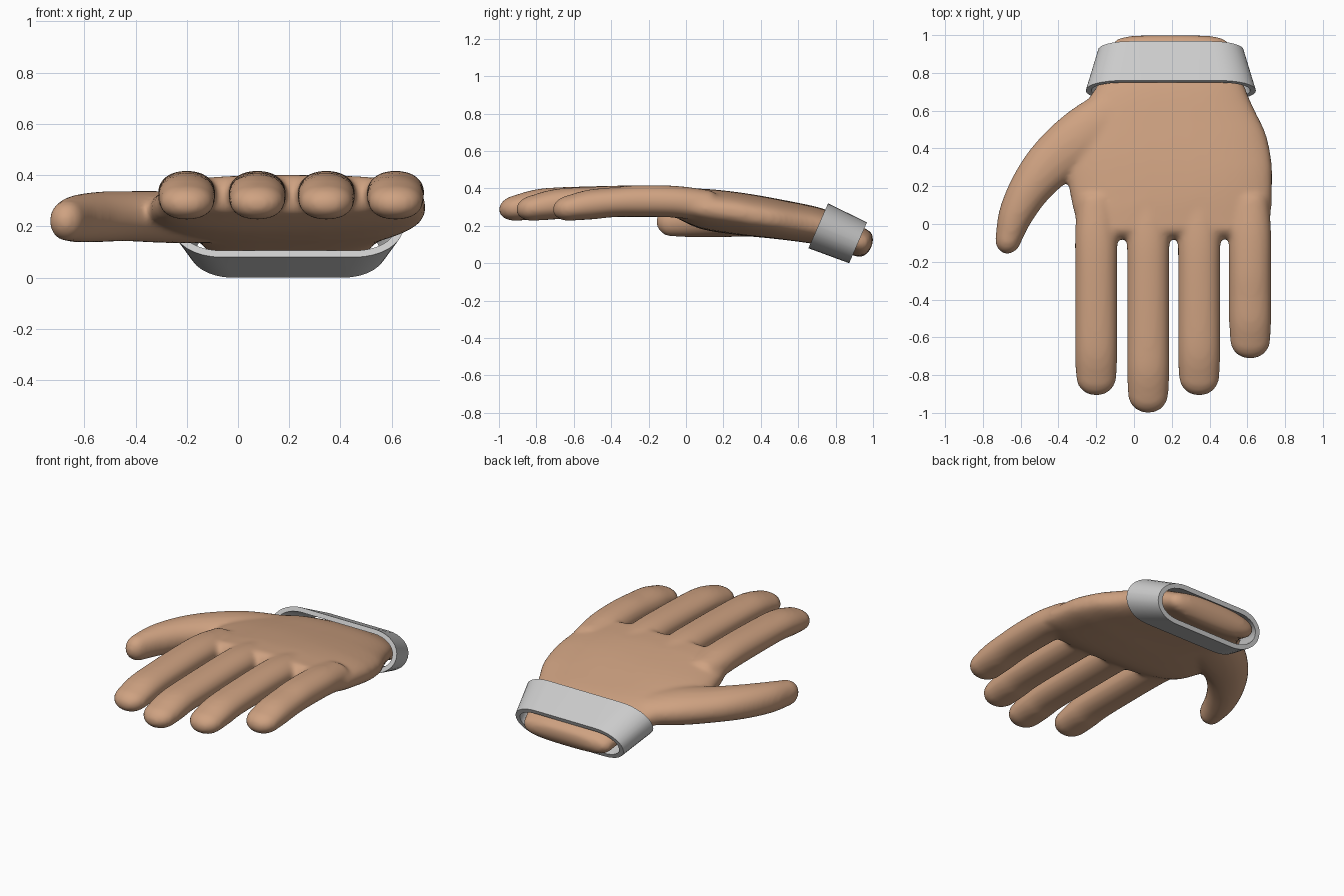
import bpy, bmesh, math
from mathutils import Vector

if "Cube" in bpy.data.objects:
    bpy.data.objects.remove(bpy.data.objects["Cube"])

N = 40


def lerp4(p, t):
    # Catmull-Rom blend of four section tuples
    return [0.5 * (2 * b + (c - a) * t + (2 * a - 5 * b + 4 * c - d) * t * t
                   + (3 * b - a - 3 * c + d) * t ** 3) for a, b, c, d in zip(*p)]


def sgnpow(v, e):
    return math.copysign(abs(v) ** e, v)


def tube(bm, keys, caps, power=2.0, steps=6):
    """Loft sections (x, y, z, half width, half height) with rounded end caps."""
    k = [keys[0]] + keys + [keys[-1]]
    secs = [lerp4(k[i:i + 4], s / steps) for i in range(len(keys) - 1) for s in range(steps)]
    secs.append(list(keys[-1]))
    pts = [Vector(s[:3]) for s in secs]
    frames = []
    for i, s in enumerate(secs):
        t = (pts[min(i + 1, len(pts) - 1)] - pts[max(i - 1, 0)]).normalized()
        frames.append((pts[i], t, s[3], s[4]))

    def cap(frame, length):
        c, t, w, h = frame
        angs = [math.pi / 2 * j / 8 for j in range(1, 8)] + [math.pi / 2 * 0.97]
        return [(c + t * length * math.sin(a), t, w - (1 - math.cos(a)) * min(w, h * 1.6),
                 h * math.cos(a)) for a in angs]

    frames = cap(frames[0], -caps[0])[::-1] + frames + cap(frames[-1], caps[1])
    rings = []
    for c, t, w, h in frames:
        side = t.cross(Vector((0, 0, 1))).normalized()
        up = side.cross(t)
        ring = []
        for j in range(N):
            a = 2 * math.pi * j / N
            ring.append(bm.verts.new(c + side * w * sgnpow(math.cos(a), 2 / power)
                                     + up * h * sgnpow(math.sin(a), 2 / power)))
        rings.append(ring)
    for r0, r1 in zip(rings, rings[1:]):
        for j in range(N):
            bm.faces.new((r0[j], r0[(j + 1) % N], r1[(j + 1) % N], r1[j]))
    bm.faces.new(rings[0][::-1])
    bm.faces.new(rings[-1])


def make_object(name, bm):
    bmesh.ops.recalc_face_normals(bm, faces=bm.faces[:])
    me = bpy.data.meshes.new(name)
    bm.to_mesh(me)
    bm.free()
    ob = bpy.data.objects.new(name, me)
    bpy.context.collection.objects.link(ob)
    bpy.ops.object.select_all(action='DESELECT')
    bpy.context.view_layer.objects.active = ob
    ob.select_set(True)
    return ob


bm = bmesh.new()
# palm and wrist
tube(bm, [(.207, -.03, .322, .505, .082), (.205, .1, .29, .526, .108), (.19, .3, .262, .54, .113),
          (.188, .5, .234, .505, .106), (.195, .7, .199, .405, .098),
          (.195, .83, .155, .345, .086), (.195, .945, .105, .31, .077)], (.05, .05), 2.6)
# four fingers
for x, tip in ((-.2, -.91), (.075, -1.002), (.345, -.91), (.615, -.715)):
    tube(bm, [(x, .12, .305, .10, .085), (x, -.05, .328, .112, .085), (x, -.25, .332, .112, .085),
              (x, tip + .33, .326, .112, .08), (x, tip + .2, .313, .112, .08),
              (x, tip + .1, .296, .107, .069)], (.05, .1), 2.15)
# thumb
tube(bm, [(-.05, .58, .22, .17, .085), (-.26, .46, .235, .16, .1), (-.43, .33, .24, .135, .098),
          (-.545, .195, .237, .112, .098), (-.625, .05, .23, .092, .092),
          (-.664, -.075, .222, .07, .08)], (.05, .085), 2.1)
hand = make_object("hand", bm)
remesh = hand.modifiers.new("blend", 'REMESH')
remesh.mode = 'VOXEL'
remesh.voxel_size = 0.014
smooth = hand.modifiers.new("soften", 'SMOOTH')
smooth.factor = 0.5
smooth.iterations = 10
for m in ("blend", "soften"):
    bpy.ops.object.modifier_apply(modifier=m)
bpy.ops.object.shade_smooth()
skin = bpy.data.materials.new("skin")
skin.diffuse_color = (.62, .36, .22, 1)
skin.use_nodes = True
skin.node_tree.nodes["Principled BSDF"].inputs["Base Color"].default_value = skin.diffuse_color
hand.data.materials.append(skin)

# wrist cuff: tapered hollow band with rounded ends
bm = bmesh.new()
up = Vector((0, .40, .916))
near, far = Vector((.195, .707, .2)), Vector((.195, .92, .109))


def cuff_ring(c, w, h, end):
    ring = []
    for q in range(4):
        sx, sz = ((1, 1), (-1, 1), (-1, -1), (1, -1))[q]
        for j in range(9):
            a = math.pi / 2 * (q + j / 8)
            ring.append(bm.verts.new(c + Vector((sx * (w - end) + end * math.cos(a), 0, 0))
                                     + up * h * math.sin(a) + up * 0.004 * sz))
    return ring


loops = [cuff_ring(near, .45, .127, .19), cuff_ring(far, .385, .115, .17),
         cuff_ring(far, .355, .087, .14), cuff_ring(near, .42, .099, .16)]
for r0, r1 in zip(loops, loops[1:] + loops[:1]):
    for j in range(36):
        bm.faces.new((r0[j], r0[(j + 1) % 36], r1[(j + 1) % 36], r1[j]))
make_object("wrist_cuff", bm)
bpy.ops.object.shade_smooth_by_angle(angle=math.radians(35))
